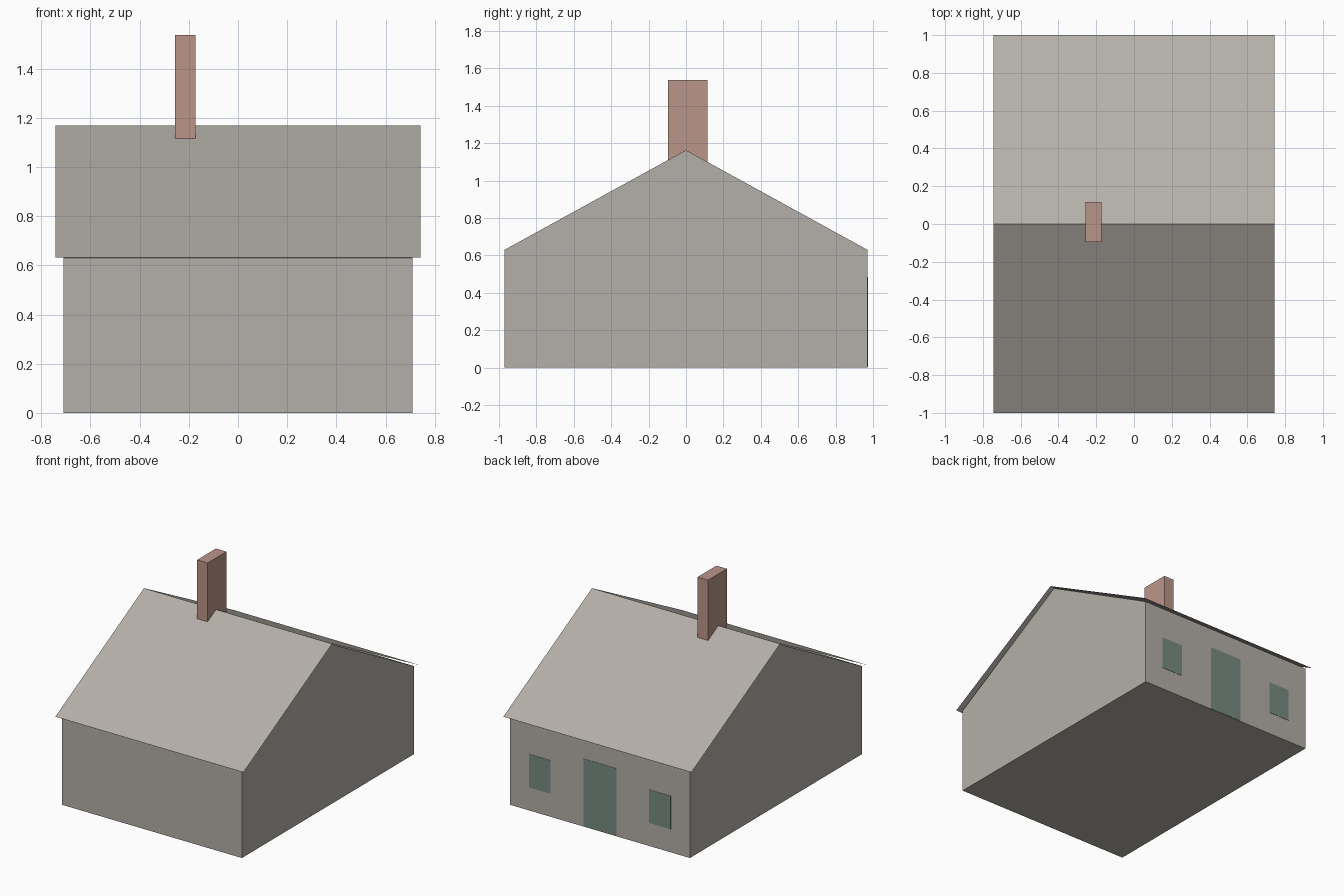
import bpy

cube = bpy.data.objects.get("Cube")
if cube:
    bpy.data.objects.remove(cube, do_unlink=True)


def make_material(name, rgb):
    mat = bpy.data.materials.new(name)
    mat.use_nodes = True
    color = (*rgb, 1.0)
    mat.diffuse_color = color
    mat.node_tree.nodes["Principled BSDF"].inputs["Base Color"].default_value = color
    return mat


stone = make_material("warm grey", (0.456, 0.429, 0.392))
brick = make_material("dusty brick", (0.497, 0.301, 0.255))
paint = make_material("grey green", (0.188, 0.262, 0.220))


def extrude_profile(name, profile, half, mat, closed=True):
    """Sweep a (y, z) profile along x from -half to +half."""
    n = len(profile)
    verts = [(x, y, z) for x in (-half, half) for y, z in profile]
    sides = n if closed else n - 1
    faces = [(i, n + i, n + (i + 1) % n, (i + 1) % n) for i in range(sides)]
    if closed:
        faces += [tuple(range(n)), tuple(reversed(range(n, 2 * n)))]
    mesh = bpy.data.meshes.new(name)
    mesh.from_pydata(verts, [], faces)
    mesh.materials.append(mat)
    obj = bpy.data.objects.new(name, mesh)
    bpy.context.collection.objects.link(obj)
    # Make the normals face outward / upward
    if sum(p.normal.z for p in mesh.polygons if p.center.z > 0.7) < 0:
        mesh.flip_normals()
    return obj


def add_box(name, low, high, mat):
    center = [(a + b) / 2 for a, b in zip(low, high)]
    bpy.ops.mesh.primitive_cube_add(size=1, location=center)
    obj = bpy.context.object
    obj.name = name
    obj.scale = [b - a for a, b in zip(low, high)]
    obj.data.materials.append(mat)
    return obj


# Gabled house body
wall_y, eave = 0.97, 0.63
extrude_profile("house_walls", [(-wall_y, 0), (wall_y, 0), (wall_y, eave),
                                (0, 1.163), (-wall_y, eave)], 0.71, stone)

# Thin overhanging roof sheet
extrude_profile("roof", [(-1, 0.632), (0, 1.168), (1, 0.632)], 0.743, stone, closed=False)

# Chimney straddling the ridge
add_box("chimney", (-0.256, -0.096, 1.05), (-0.173, 0.116, 1.537), brick)

# Door and windows as thin plates on the back wall
front, back = wall_y - 0.004, wall_y + 0.002
add_box("door", (-0.13, front, 0.003), (0.13, back, 0.485), paint)
for side, x in (("left", 0.475), ("right", -0.475)):
    add_box(side + "_window", (x - 0.085, front, 0.165), (x + 0.085, back, 0.403), paint)
